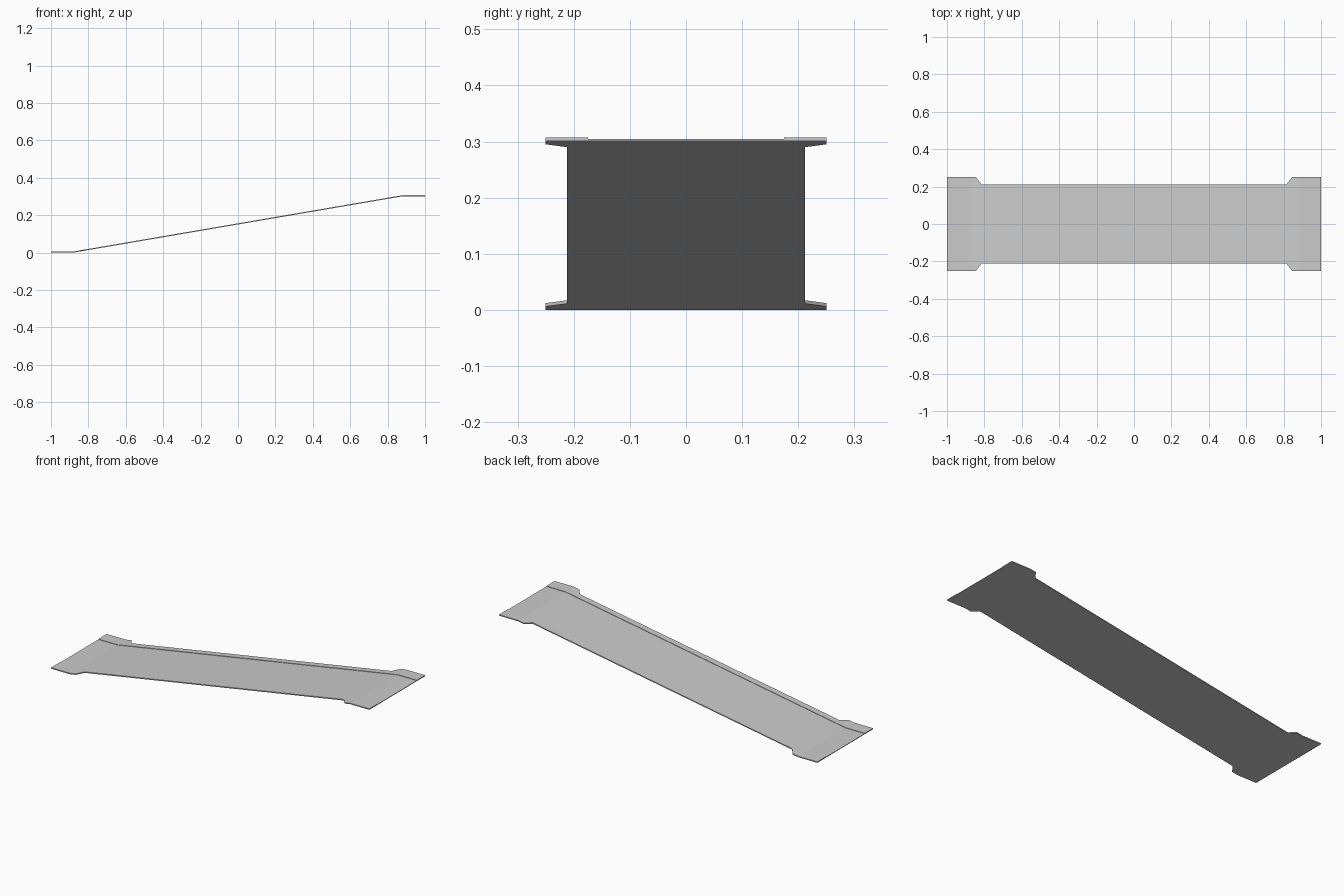
import bpy
import bmesh

cube = bpy.data.objects.get("Cube")
if cube:
    bpy.data.objects.remove(cube, do_unlink=True)

RISE = 0.301          # height of the underside at the upper landing
BEND = 0.88           # where the landings meet the slope
DECK, CURB = 0.0035, 0.006   # thickness of the deck and of its raised borders
INNER, NARROW, WIDE = 0.175, 0.212, 0.25

grey = bpy.data.materials.new("light_grey")
grey.use_nodes = True
color = (0.6, 0.6, 0.6, 1)
grey.diffuse_color = color
grey.node_tree.nodes["Principled BSDF"].inputs["Base Color"].default_value = color


def underside(x):
    """Flat landing, straight slope, flat landing."""
    t = (x + BEND) / (2 * BEND)
    return RISE * min(max(t, 0), 1)


def section(x, half_width):
    """Closed cross-section: flat below, raised border on each side above."""
    z = underside(x)
    right = [(half_width, 0), (half_width, CURB), (INNER, CURB), (INNER, DECK)]
    left = [(-y, h) for y, h in reversed(right)]
    return [(x, y, z + h) for y, h in right + left]


# Half widths along the length: wide landings with chamfered shoulders
upper = [(0.815, NARROW), (0.845, WIDE), (BEND, WIDE), (1.0, WIDE)]
stations = [(-x, w) for x, w in reversed(upper)] + upper

# Loft the ramp through its cross-sections
bm = bmesh.new()
rings = [[bm.verts.new(p) for p in section(x, w)] for x, w in stations]
for a, b in zip(rings, rings[1:]):
    for i in range(len(a)):
        j = (i + 1) % len(a)
        bm.faces.new((a[i], a[j], b[j], b[i]))

# Close both ends with a border, deck and border face
for ring in (rings[0], rings[-1]):
    bm.faces.new(ring)
bmesh.ops.recalc_face_normals(bm, faces=bm.faces[:])
bmesh.ops.triangulate(bm, faces=[f for f in bm.faces if len(f.verts) > 4])

mesh = bpy.data.meshes.new("ramp")
bm.to_mesh(mesh)
bm.free()
mesh.materials.append(grey)
ramp = bpy.data.objects.new("ramp", mesh)
bpy.context.collection.objects.link(ramp)
